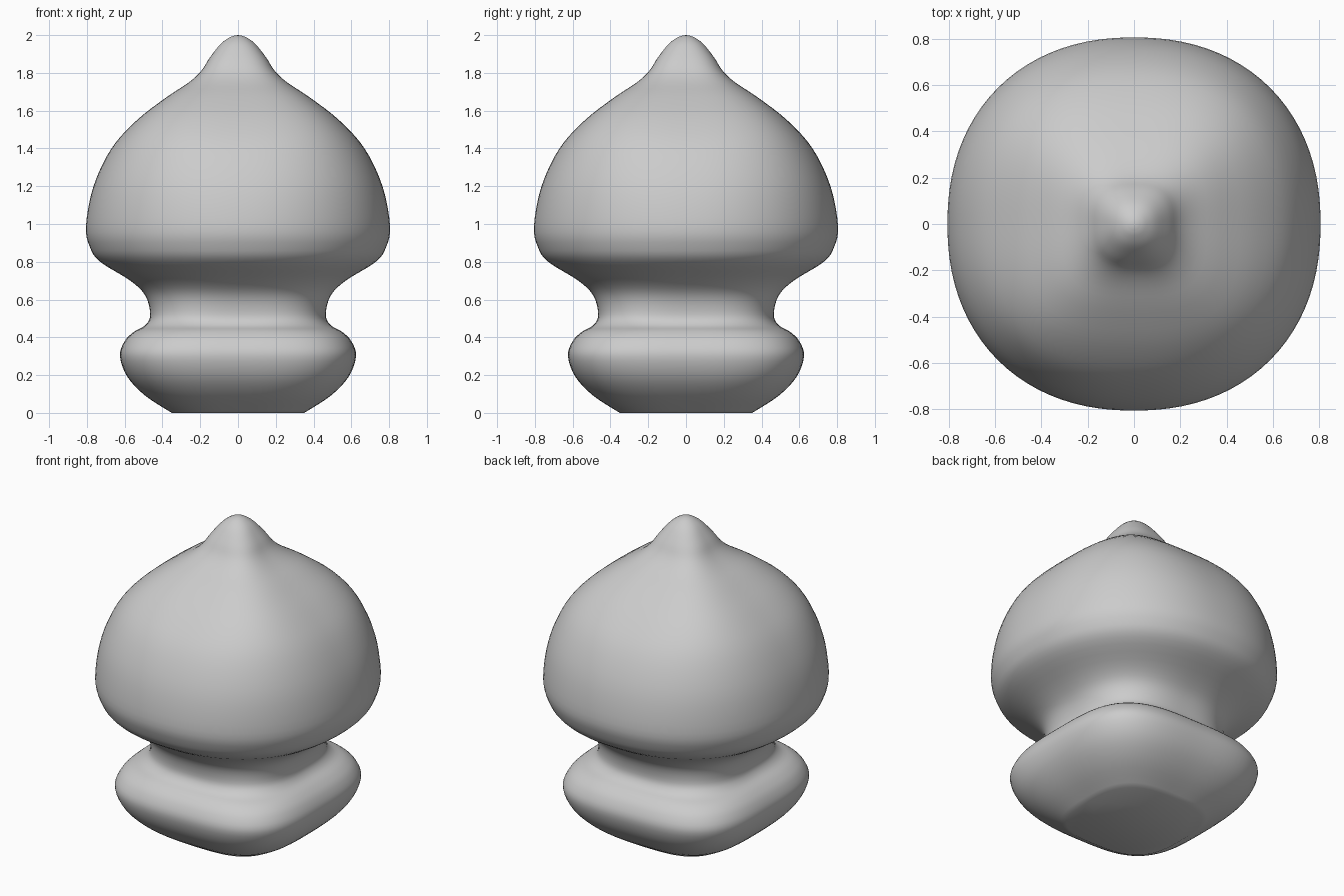
import bpy, bmesh, math

if "Cube" in bpy.data.objects:
    bpy.data.objects.remove(bpy.data.objects["Cube"])

# Profile stations: height, half width, squareness (2 = round, higher = squarer)
STATIONS = [
    (0.00, 0.35, 3.0), (0.09, 0.49, 3.2), (0.19, 0.585, 3.3), (0.30, 0.625, 3.4),
    (0.38, 0.60, 3.4), (0.43, 0.55, 3.4), (0.465, 0.49, 3.1), (0.52, 0.465, 2.8),
    (0.62, 0.49, 2.5), (0.70, 0.57, 2.3), (0.80, 0.73, 2.2), (0.88, 0.785, 2.2),
    (0.99, 0.805, 2.2), (1.20, 0.765, 2.3), (1.40, 0.67, 2.5), (1.55, 0.535, 2.9),
    (1.67, 0.38, 3.2), (1.75, 0.26, 3.1), (1.81, 0.195, 2.9), (1.88, 0.15, 2.6),
    (1.95, 0.095, 2.3), (1.985, 0.05, 2.1), (1.997, 0.02, 2.0)]
SIDES, STEPS = 96, 4


def spline(a, b, c, d, t):
    return 0.5 * (2 * b + (c - a) * t + (2 * a - 5 * b + 4 * c - d) * t * t
                  + (3 * b - a - 3 * c + d) * t ** 3)


def smooth_stations(pts):
    out = []
    for i in range(len(pts) - 1):
        quad = [pts[max(i - 1, 0)], pts[i], pts[i + 1], pts[min(i + 2, len(pts) - 1)]]
        for s in range(STEPS):
            out.append([spline(*[q[k] for q in quad], s / STEPS) for k in range(3)])
    return out + [list(pts[-1])]


def ring(bm, z, r, n):
    # Rounded-square cross-section
    verts = []
    for i in range(SIDES):
        a = 2 * math.pi * i / SIDES
        c, s = math.cos(a), math.sin(a)
        d = r / (abs(c) ** n + abs(s) ** n) ** (1 / n)
        verts.append(bm.verts.new((d * c, d * s, z)))
    return verts


# Finial: cushion base, neck, onion bulb and tip in one lofted skin
bm = bmesh.new()
rings = [ring(bm, *st) for st in smooth_stations(STATIONS)]
for lo, hi in zip(rings, rings[1:]):
    for i in range(SIDES):
        j = (i + 1) % SIDES
        bm.faces.new((lo[i], lo[j], hi[j], hi[i]))

# Flat underside and closed tip
bm.faces.new(rings[0][::-1])
tip = bm.verts.new((0, 0, 2))
for i in range(SIDES):
    bm.faces.new((rings[-1][i], rings[-1][(i + 1) % SIDES], tip))

mesh = bpy.data.meshes.new("onion_finial")
bm.to_mesh(mesh)
bm.free()
finial = bpy.data.objects.new("onion_finial", mesh)
bpy.context.collection.objects.link(finial)
bpy.context.view_layer.objects.active = finial
finial.select_set(True)
bpy.ops.object.shade_smooth_by_angle(angle=math.radians(40))
